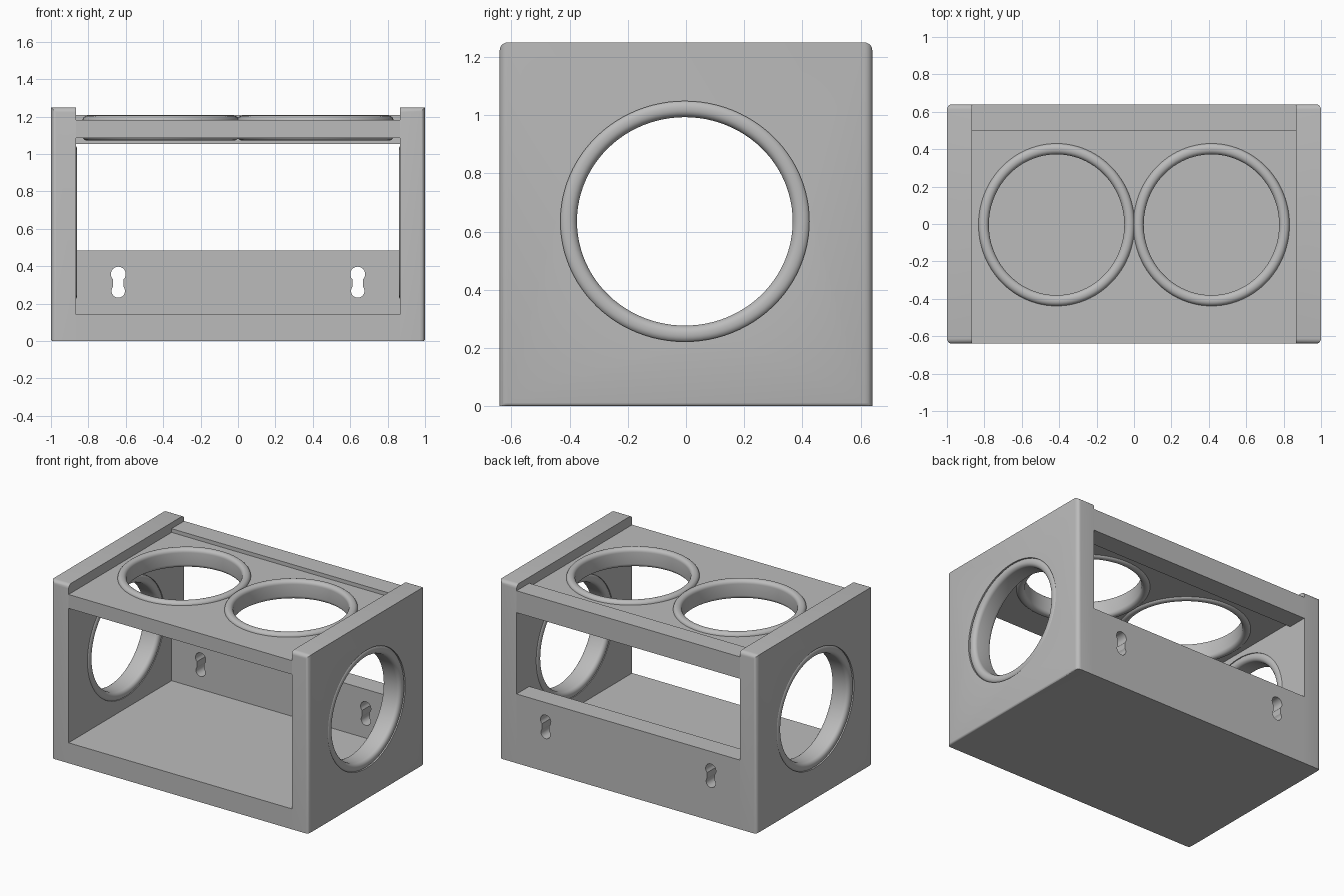
import bpy, bmesh, math
from mathutils import Matrix, Vector

old = bpy.data.objects.get("Cube")
if old:
    bpy.data.objects.remove(old, do_unlink=True)

grey = bpy.data.materials.new("plain grey")
grey.use_nodes = True
COL = (0.5, 0.5, 0.5, 1)
grey.diffuse_color = COL
grey.node_tree.nodes["Principled BSDF"].inputs["Base Color"].default_value = COL

SEG = 96
WALL = 0.865     # inner face of the side walls
Y = 0.64         # half depth
SIDE_Z = 0.635   # centre height of the side holes
TOP_X = 0.414    # centre offset of the top holes


def finish(name, bm, smooth=True):
    bmesh.ops.recalc_face_normals(bm, faces=bm.faces[:])
    me = bpy.data.meshes.new(name)
    bm.to_mesh(me)
    bm.free()
    me.materials.append(grey)
    ob = bpy.data.objects.new(name, me)
    bpy.context.collection.objects.link(ob)
    return ob


def box_bm(x0, x1, y0, y1, z0, z1):
    bm = bmesh.new()
    bmesh.ops.create_cube(bm, size=1)
    for v in bm.verts:
        v.co = Vector(((x0 + x1) / 2 + v.co.x * (x1 - x0),
                       (y0 + y1) / 2 + v.co.y * (y1 - y0),
                       (z0 + z1) / 2 + v.co.z * (z1 - z0)))
    return bm


def box(name, *dims):
    return finish(name, box_bm(*dims))


def cylinder(name, r, length, matrix):
    bm = bmesh.new()
    bmesh.ops.create_cone(bm, cap_ends=True, segments=SEG, radius1=r,
                          radius2=r, depth=length, matrix=matrix)
    return finish(name, bm)


def cut(ob, cutter):
    mod = ob.modifiers.new("cut", "BOOLEAN")
    mod.operation = "DIFFERENCE"
    mod.solver = "EXACT"
    mod.object = cutter
    bpy.context.view_layer.objects.active = ob
    bpy.ops.object.modifier_apply(modifier=mod.name)
    bpy.data.objects.remove(cutter, do_unlink=True)


def ring(name, r0, r1, h0, h1, rad, matrix):
    """Lathed collar with rounded corners around local z."""
    prof = []
    corners = [(r1 - rad, h1 - rad, 0), (r0 + rad, h1 - rad, 90),
               (r0 + rad, h0 + rad, 180), (r1 - rad, h0 + rad, 270)]
    for cx, cz, a0 in corners:
        for i in range(7):
            a = math.radians(a0 + 15 * i)
            prof.append((cx + rad * math.cos(a), cz + rad * math.sin(a)))
    bm = bmesh.new()
    loops = []
    for s in range(SEG):
        t = 2 * math.pi * s / SEG
        loops.append([bm.verts.new(matrix @ Vector((r * math.cos(t), r * math.sin(t), h)))
                      for r, h in prof])
    n = len(prof)
    for s in range(SEG):
        a, b = loops[s], loops[(s + 1) % SEG]
        for i in range(n):
            j = (i + 1) % n
            bm.faces.new((a[i], b[i], b[j], a[j]))
    return finish(name, bm)


def keyhole(x):
    """Waisted slot prism running through the back wall."""
    pts = []
    for cz, r, start in ((0.358, 0.040, 0.0), (0.268, 0.036, math.pi)):
        a = math.acos(0.028 / r)
        for i in range(17):
            t = start - a + (math.pi + 2 * a) * i / 16
            pts.append((x + r * math.cos(t), cz + r * math.sin(t)))
    bm = bmesh.new()
    face = bm.faces.new([bm.verts.new((px, 0.4, pz)) for px, pz in pts])
    ext = bmesh.ops.extrude_face_region(bm, geom=[face])["geom"]
    bmesh.ops.translate(bm, vec=(0, 0.4, 0),
                        verts=[g for g in ext if isinstance(g, bmesh.types.BMVert)])
    return finish("keyhole_cutter", bm)


parts = []

# Side walls with rounded outer edges, a round hole and a collar
for side, s in (("left", 1), ("right", -1)):
    bm = box_bm(min(s, s * WALL), max(s, s * WALL), -Y, Y, 0, 1.25)
    edges = []
    for e in bm.edges:
        m = (e.verts[0].co + e.verts[1].co) / 2
        outer = abs(m.x) > 0.99
        if (outer and abs(m.y) > 0.6) or (abs(m.y) > 0.6 and m.z > 1.2):
            edges.append(e)
    bmesh.ops.bevel(bm, geom=edges, offset=0.028, offset_type="OFFSET",
                    segments=5, profile=0.5, affect="EDGES")
    low = [e for e in bm.edges if all(v.co.z < 1e-4 and abs(v.co.x) > 0.99 for v in e.verts)]
    bmesh.ops.bevel(bm, geom=low, offset=0.012, segments=3, profile=0.5, affect="EDGES")
    wall = finish(side + "_wall", bm)
    place = (Matrix.Translation((0, -0.004, SIDE_Z)) @ Matrix.Diagonal((1, 1.035, 1, 1))
             @ Matrix.Rotation(s * math.pi / 2, 4, "Y"))
    cut(wall, cylinder("hole_cutter", 0.413, 0.6, place @ Matrix.Translation((0, 0, 0.93))))
    collar = ring(side + "_wall_collar", 0.358, 0.418, 0.860, 1.0, 0.027, place)
    parts += [wall, collar]

# Floor, back wall with two hanging slots, and back rail
parts.append(box("floor", -WALL, WALL, -Y, Y, 0, 0.143))
back = box("back_wall", -WALL, WALL, 0.5, Y, 0.143, 0.485)
for x in (-0.64, 0.64):
    cut(back, keyhole(x))
parts.append(back)
parts.append(box("back_rail", -WALL, WALL, 0.5, Y, 1.055, 1.208))

# Top panel with two holes and raised collars
top = box("top_panel", -WALL, WALL, -Y, 0.5, 1.085, 1.182)
for side, s in (("left", 1), ("right", -1)):
    place = Matrix.Translation((s * TOP_X, -0.004, 0)) @ Matrix.Diagonal((1, 1.04, 1, 1))
    cut(top, cylinder("hole_cutter", 0.405, 0.6, place @ Matrix.Translation((0, 0, 1.1))))
    parts.append(ring("top_" + side + "_collar", 0.362, 0.418, 1.072, 1.205, 0.026, place))
parts.append(top)

# Smooth the rounded surfaces and keep the edges crisp
bpy.ops.object.select_all(action="DESELECT")
for ob in parts:
    ob.select_set(True)
bpy.context.view_layer.objects.active = parts[0]
bpy.ops.object.shade_smooth_by_angle(angle=math.radians(30))
